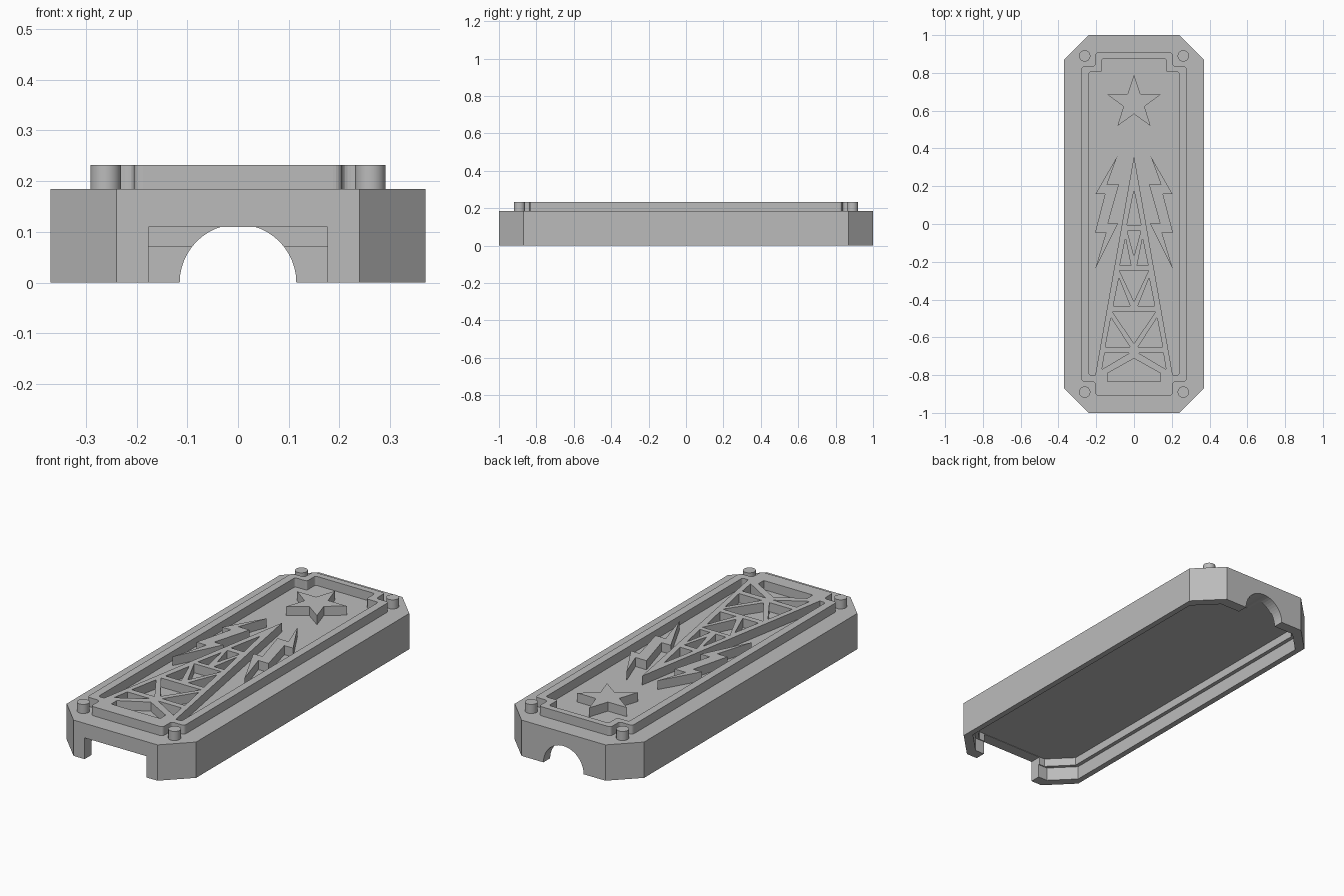
import bpy, bmesh, math
from mathutils import Vector

if "Cube" in bpy.data.objects:
    bpy.data.objects.remove(bpy.data.objects["Cube"])

GREY = bpy.data.materials.new("plain_grey")
GREY.use_nodes = True
GREY.diffuse_color = (0.5, 0.5, 0.5, 1)
GREY.node_tree.nodes["Principled BSDF"].inputs["Base Color"].default_value = (0.5, 0.5, 0.5, 1)

DECK, TOP, CEILING = 0.185, 0.232, 0.112


def activate(ob):
    bpy.ops.object.select_all(action='DESELECT')
    ob.select_set(True)
    bpy.context.view_layer.objects.active = ob


def mirror(points):
    return [(-x, y) for x, y in points]


def prism(name, outlines, z0, z1):
    """Extrude flat outlines from z0 to z1; nested outlines become holes."""
    curve = bpy.data.curves.new(name, 'CURVE')
    curve.dimensions, curve.fill_mode = '2D', 'BOTH'
    curve.extrude = (z1 - z0) / 2
    for outline in outlines:
        spline = curve.splines.new('POLY')
        spline.points.add(len(outline) - 1)
        for point, (x, y) in zip(spline.points, outline):
            point.co = (x, y, 0, 1)
        spline.use_cyclic_u = True
    ob = bpy.data.objects.new(name, curve)
    bpy.context.collection.objects.link(ob)
    activate(ob)
    bpy.ops.object.convert(target='MESH')
    ob = bpy.context.object
    bm = bmesh.new()
    bm.from_mesh(ob.data)
    bmesh.ops.remove_doubles(bm, verts=bm.verts, dist=1e-5)
    bmesh.ops.recalc_face_normals(bm, faces=bm.faces)
    bmesh.ops.translate(bm, verts=bm.verts, vec=(0, 0, (z0 + z1) / 2))
    for face in bm.faces:
        face.smooth = False
    bm.to_mesh(ob.data)
    bm.free()
    ob.data.materials.clear()
    ob.data.materials.append(GREY)
    return ob


def octagon(w, l, c):
    quarter = [(w, l - c), (w - c, l)]
    half = quarter + mirror(quarter)[::-1]
    return half + [(-x, -y) for x, y in half]


def rounded(points, radius, sharp=()):
    """Replace corners by short arcs, except those listed as sharp."""
    result = []
    for i, p in enumerate(points):
        if i in sharp:
            result.append(p)
            continue
        p = Vector(p)
        a = p + (Vector(points[i - 1]) - p).normalized() * radius
        b = p + (Vector(points[(i + 1) % len(points)]) - p).normalized() * radius
        for k in range(6):
            t = k / 5
            q = a * (1 - t) ** 2 + p * (2 * t * (1 - t)) + b * t * t
            result.append((q.x, q.y))
    return result


def cut(target, cutter):
    mod = target.modifiers.new("cut", 'BOOLEAN')
    mod.operation, mod.solver, mod.object = 'DIFFERENCE', 'EXACT', cutter
    activate(target)
    bpy.ops.object.modifier_apply(modifier=mod.name)
    bpy.data.objects.remove(cutter)


# Hollow case with a stepped inner wall
case = prism("case", [octagon(0.37, 1, 0.13)], 0, DECK)
cut(case, prism("lower_cavity", [octagon(0.34, 0.945, 0.11)], -0.1, 0.07))
cut(case, prism("upper_cavity", [octagon(0.32, 0.94, 0.11)], -0.1, CEILING))

# Square opening in the front, round one in the back
slot = [(-0.177, -1.1), (0.177, -1.1), (0.177, -0.9), (-0.177, -0.9)]
cut(case, prism("front_slot", [slot], -0.1, 0.11))
bpy.ops.mesh.primitive_cylinder_add(vertices=48, radius=0.115, depth=0.3,
                                    location=(0, 1.0, 0), rotation=(math.pi / 2, 0, 0))
cut(case, bpy.context.object)

# Raised frame joined to a lattice tower
corner = [(0.278, 0.835), (0.205, 0.835), (0.205, 0.908)]
upper = corner + mirror(corner)[::-1]
frame_outer = rounded(upper + [(-x, -y) for x, y in upper], 0.018)
right = [(0, 0.36), (0.205, -0.8), (0.238, -0.8), (0.238, 0.805), (0.17, 0.805), (0.17, 0.875)]
frame_inner = rounded(right + mirror(right[1:])[::-1], 0.012, sharp=(0, 1, 10))

middle_holes = [
    [(0, 0.18), (-0.037, -0.005), (0.037, -0.005)],
    [(-0.036, -0.037), (0.036, -0.037), (0, -0.17)],
    [(-0.078, -0.246), (0.078, -0.246), (0, -0.41)],
    [(-0.115, -0.465), (0.115, -0.465), (0, -0.632)],
    [(-0.14, -0.835), (0.14, -0.835), (0.14, -0.79), (0, -0.712), (-0.14, -0.79)],
]
side_holes = [
    [(0.045, -0.075), (0.075, -0.22), (0.016, -0.22)],
    [(0.08, -0.285), (0.11, -0.435), (0.02, -0.435)],
    [(0.122, -0.495), (0.152, -0.65), (0.022, -0.65)],
    [(0.155, -0.682), (0.17, -0.77), (0.022, -0.682)],
]
holes = middle_holes + side_holes + [mirror(h) for h in side_holes]
prism("frame_and_tower", [frame_outer, frame_inner] + holes, DECK - 0.005, TOP)

# Star
star = []
for i in range(10):
    r, a = (0.058 if i % 2 else 0.15), math.pi / 2 + i * math.pi / 5
    star.append((r * math.cos(a), 0.64 + r * math.sin(a)))
prism("star", [star], DECK - 0.005, TOP)

# Lightning bolts on both sides of the tower
bolt = [(0.088, 0.36), (0.203, 0.16), (0.153, 0.16), (0.206, -0.045), (0.148, -0.045),
        (0.206, -0.24), (0.085, 0.003), (0.138, 0.003), (0.08, 0.208), (0.143, 0.208)]
prism("left_bolt", [bolt], DECK - 0.005, TOP)
prism("right_bolt", [mirror(bolt)], DECK - 0.005, TOP)

# Corner studs
for end, y in (("front", -0.89), ("back", 0.89)):
    for side, x in (("left", 0.261), ("right", -0.261)):
        bpy.ops.mesh.primitive_cylinder_add(vertices=32, radius=0.03, depth=TOP - DECK + 0.005,
                                            location=(x, y, (TOP + DECK - 0.005) / 2))
        stud = bpy.context.object
        stud.name = f"{end}_{side}_stud"
        stud.data.materials.append(GREY)
        bpy.ops.object.shade_smooth_by_angle()
